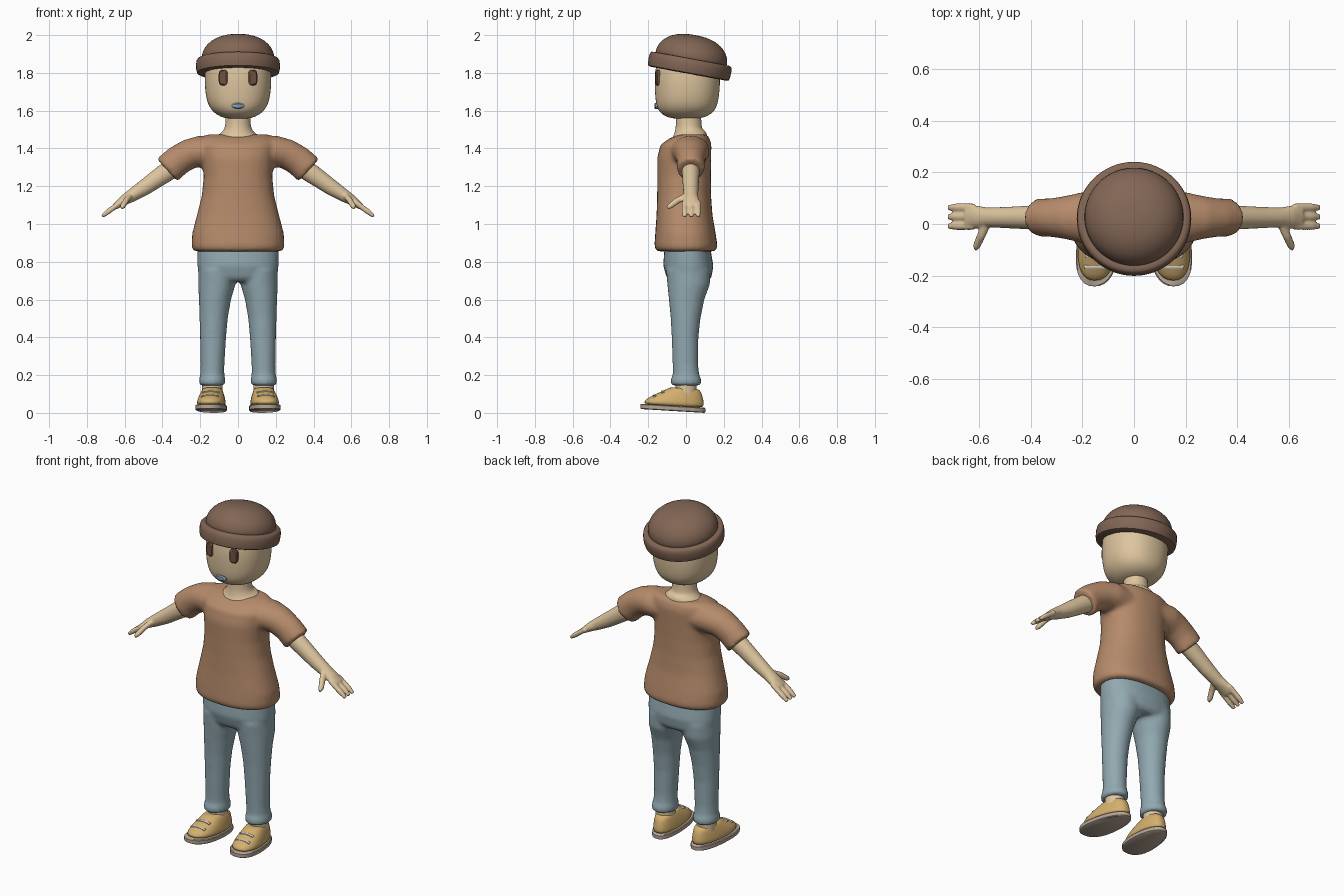
import bpy
import bmesh
from math import sin, cos, pi, radians
from mathutils import Vector, Matrix

cube = bpy.data.objects.get("Cube")
if cube:
    bpy.data.objects.remove(cube)

UP, SIDE = Vector((0, 0, 1)), Vector((0, 1, 0))
BOTH = (1, -1)


def material(name, *rgb):
    linear = [((c / 255 + 0.055) / 1.055) ** 2.4 for c in rgb] + [1]
    mat = bpy.data.materials.new(name)
    mat.use_nodes = True
    mat.diffuse_color = linear
    bsdf = mat.node_tree.nodes["Principled BSDF"]
    bsdf.inputs["Base Color"].default_value = linear
    bsdf.inputs["Roughness"].default_value = 0.8
    return mat


skin = material("skin", 222, 197, 158)
shirt_brown = material("shirt brown", 182, 139, 107)
hat_brown = material("hat brown", 130, 102, 85)
eye_brown = material("eye brown", 112, 82, 64)
denim = material("pale denim", 146, 169, 177)
mouth_blue = material("mouth blue", 130, 160, 178)
shoe_tan = material("shoe tan", 212, 176, 110)
sole_grey = material("sole grey", 182, 166, 150)
lace_white = material("lace white", 208, 202, 194)


def loft(bm, rings, sides=(1,), flat=False, power=2.0, count=32, warp=None):
    """Skin superellipse rings (x, y, z, radius_a, radius_b) along their path."""
    centres = [Vector(r[:3]) for r in rings]
    last = len(rings) - 1
    for side in sides:
        loops = []
        for i, ring in enumerate(rings):
            d = UP if flat else (centres[min(i + 1, last)] - centres[max(i - 1, 0)]).normalized()
            u = SIDE.cross(d)
            u = u.normalized() if u.length > 0.01 else UP
            v = d.cross(u)
            loop = []
            for k in range(count):
                c, s = cos(2 * pi * k / count), sin(2 * pi * k / count)
                a = abs(c) ** (2 / power) * (1 if c > 0 else -1)
                b = abs(s) ** (2 / power) * (1 if s > 0 else -1)
                co = centres[i] + u * a * ring[3] + v * b * ring[4]
                if warp:
                    co = warp(co)
                co.x *= side
                loop.append(bm.verts.new(co))
            loops.append(loop)
        for low, high in zip(loops, loops[1:]):
            for k in range(count):
                n = (k + 1) % count
                bm.faces.new((low[k], low[n], high[n], high[k]))
        bm.faces.new(loops[0][::-1])
        bm.faces.new(loops[-1])


def upright(x, rows):
    """Rings from rows of (z, y, half width, half depth)."""
    return [(x, y, z, a, b) for z, y, a, b in rows]


def finish(name, bm, mat, voxel=0, smooth=0, subdivide=0):
    bmesh.ops.recalc_face_normals(bm, faces=bm.faces)
    mesh = bpy.data.meshes.new(name)
    bm.to_mesh(mesh)
    bm.free()
    mesh.materials.append(mat)
    mesh.shade_smooth()
    obj = bpy.data.objects.new(name, mesh)
    bpy.context.collection.objects.link(obj)
    if voxel:
        mod = obj.modifiers.new("blend", 'REMESH')
        mod.mode = 'VOXEL'
        mod.voxel_size = voxel
        mod.use_smooth_shade = True
        mod = obj.modifiers.new("soften", 'SMOOTH')
        mod.factor = 0.5
        mod.iterations = smooth
    elif subdivide:
        obj.modifiers.new("round", 'SUBSURF').levels = subdivide
        obj.modifiers["round"].render_levels = subdivide
    else:
        mesh.set_sharp_from_angle(angle=radians(40))
    return obj


def part(name, mat, rings, subdivide=0, **options):
    bm = bmesh.new()
    loft(bm, rings, **options)
    return finish(name, bm, mat, subdivide=subdivide)


# Shirt: torso blended with two sleeves
bm = bmesh.new()
loft(bm, upright(0, [
    (.855, 0, .235, .157), (.88, 0, .247, .168), (.95, -.003, .243, .16),
    (1.05, -.008, .217, .148), (1.15, -.01, .192, .143), (1.25, -.01, .182, .142),
    (1.35, -.01, .19, .143), (1.42, 0, .2, .135), (1.455, .02, .19, .105),
    (1.475, .04, .16, .07)]), flat=True, power=2.3)
loft(bm, [(.1, .02, 1.38, .08, .1), (.2, .025, 1.385, .083, .1),
          (.26, .025, 1.37, .08, .085), (.32, .025, 1.335, .08, .075),
          (.375, .025, 1.285, .082, .073)], BOTH)
finish("shirt", bm, shirt_brown, 0.012, 8)

# Trousers: hips blended with two legs
bm = bmesh.new()
loft(bm, upright(0, [(.92, .005, .2, .11), (.86, .008, .216, .123), (.78, .012, .215, .133),
                     (.72, .016, .208, .12), (.695, .016, .17, .1)]), flat=True, power=2.3)
loft(bm, [(.11, .012, .76, .1, .118), (.112, .014, .68, .099, .113), (.122, .003, .6, .085, .094),
          (.129, -.002, .5, .075, .079), (.132, -.005, .4, .069, .071),
          (.135, -.003, .25, .063, .068), (.136, 0, .2, .064, .07),
          (.137, 0, .18, .07, .081), (.137, 0, .145, .07, .08)], BOTH, flat=True)
finish("trousers", bm, denim, 0.011, 6)

# Arms with palms, three fingers and a thumb
bm = bmesh.new()
loft(bm, [(.28, .025, 1.34, .055, .05), (.4, .025, 1.26, .05, .046), (.5, .025, 1.19, .042, .041),
          (.57, .026, 1.146, .033, .038), (.61, .027, 1.122, .026, .044),
          (.65, .028, 1.093, .017, .046)], BOTH)
for y in (.064, .028, -.008):
    loft(bm, [(.62, y, 1.115, .014, .016), (.69, y, 1.064, .015, .016),
              (.72, y, 1.04, .009, .011)], BOTH, count=12)
loft(bm, [(.57, .01, 1.15, .016, .022), (.592, -.045, 1.125, .016, .018),
          (.61, -.085, 1.094, .015, .015), (.614, -.1, 1.085, .008, .008)], BOTH, count=12)
finish("arms_and_hands", bm, skin, 0.006, 4)


# Neck with a sloping flare at the collar
def collar_slope(co):
    return Vector((co.x, co.y, co.z + (0.2 * co.y if co.z < 1.5 else 0)))


part("neck", skin, upright(0, [
    (1.4, .015, .13, .1), (1.461, .015, .116, .098), (1.478, .015, .088, .08),
    (1.505, .015, .07, .07), (1.54, .014, .066, .067), (1.62, .012, .065, .067)]),
    2, flat=True, warp=collar_slope)

# Head and face
part("head", skin, upright(0, [
    (1.556, 0, .04, .05), (1.566, 0, .095, .11), (1.6, .003, .142, .153),
    (1.65, .005, .167, .167), (1.72, .007, .176, .173), (1.78, .007, .177, .174),
    (1.86, .01, .172, .167), (1.91, .01, .14, .14)]), 2, flat=True, power=2.2)
part("eyes", eye_brown, [(.072, -.12, 1.775, .041, .024), (.079, -.155, 1.775, .041, .024),
                         (.08, -.161, 1.775, .035, .018)], sides=BOTH, power=3.5)
part("mouth", mouth_blue, [(0, -.13, 1.625, .016, .034), (0, -.162, 1.625, .016, .034),
                           (0, -.168, 1.625, .01, .026)])

# Beanie: dome and turned-up band, tipped backwards
tilt = Matrix.Translation((0, .02, 1.836)) @ Matrix.Rotation(radians(-10.5), 4, 'X')


def tip(co):
    return tilt @ co


def disc_rows(pairs):
    return upright(0, [(z, 0, r, r) for z, r in pairs])


part("hat_dome", hat_brown, disc_rows([
    (0, .185), (.04, .195), (.08, .188), (.115, .165), (.145, .125), (.16, .08),
    (.167, .03)]), 1, flat=True, count=48, warp=tip)
part("hat_band", hat_brown, disc_rows([
    (-.041, .206), (-.036, .217), (-.02, .221), (.01, .222), (.03, .219), (.038, .212),
    (.04, .2)]), flat=True, count=64, warp=tip)


# Shoes: wider at the toe, toe raised and turned slightly outwards
def foot(co):
    x = co.x * (1 - 0.8 * (co.y + 0.07)) + 0.134 - 0.08 * co.y
    return Vector((x, co.y, co.z + 0.06 * (0.1 - co.y)))


shoe = dict(sides=BOTH, warp=foot)
part("soles", sole_grey, upright(0, [
    (0, -.07, .076, .166), (.004, -.07, .081, .172), (.024, -.07, .081, .172),
    (.028, -.07, .077, .167)]), flat=True, power=2.3, **shoe)
part("shoe_uppers", shoe_tan, upright(0, [
    (.02, -.068, .074, .162), (.045, -.063, .075, .158), (.065, -.052, .071, .145),
    (.085, -.036, .066, .124), (.105, -.018, .059, .1), (.122, -.01, .052, .08),
    (.125, -.01, .04, .065)]), 1, flat=True, power=2.3, **shoe)
bm = bmesh.new()
for y, z in ((-.165, .077), (-.122, .1)):
    loft(bm, [(x, y, z - 4 * x * x, .006, .01) for x in (-.042, -.03, -.012, .012, .03, .042)],
         count=10, **shoe)
finish("laces", bm, lace_white)

# Ankles
part("ankles", skin, [(.136, 0, z, .054, .056) for z in (.1, .14, .18)], sides=BOTH)
